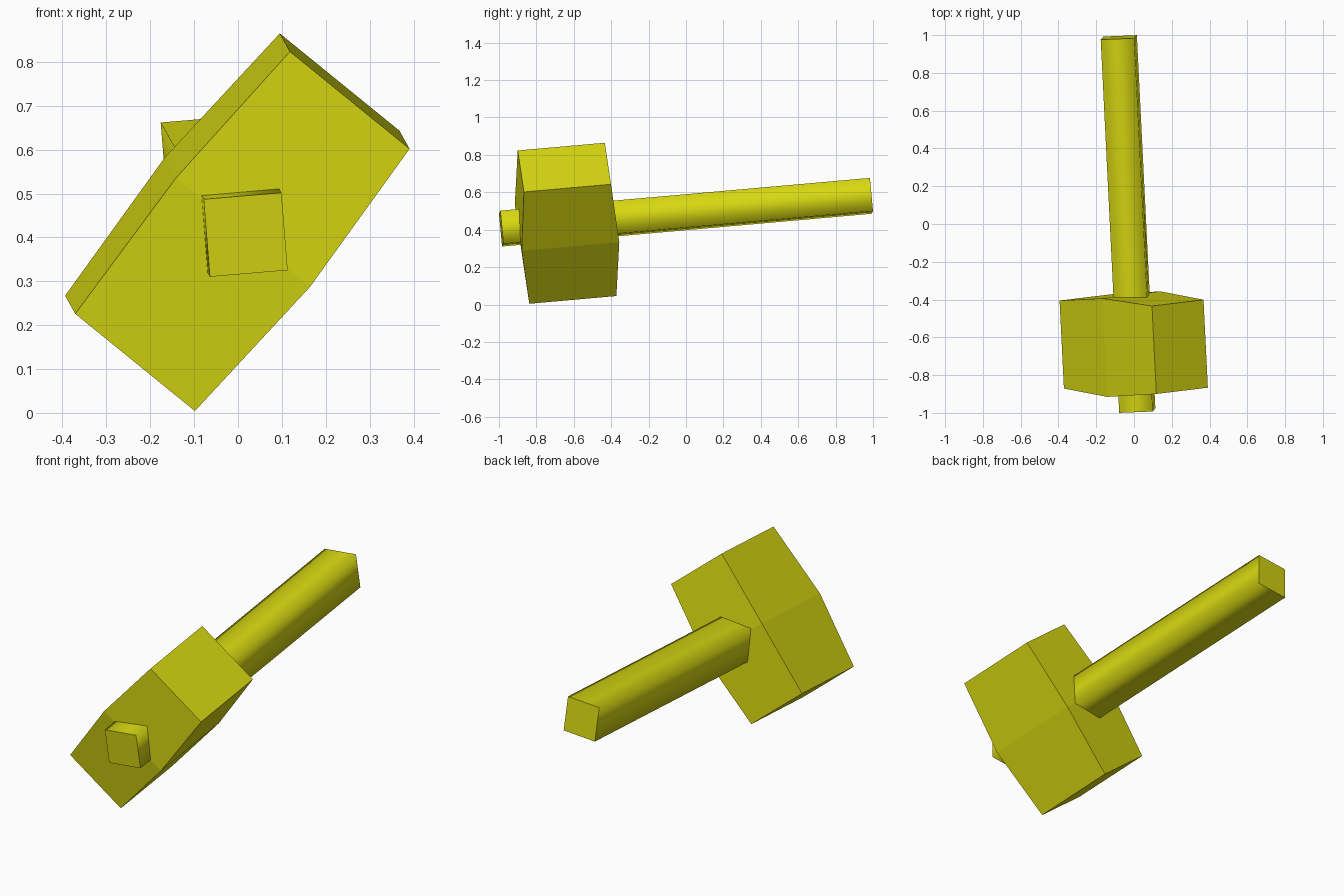
import bpy, bmesh
from mathutils import Vector, Matrix

if "Cube" in bpy.data.objects:
    bpy.data.objects.remove(bpy.data.objects["Cube"])

yellow = bpy.data.materials.new("yellow")
yellow.diffuse_color = (0.69, 0.69, 0.006, 1)
yellow.use_nodes = True
yellow.node_tree.nodes["Principled BSDF"].inputs["Base Color"].default_value = yellow.diffuse_color

AXIS = Vector((-0.098, 1.976, 0.175)).normalized()   # direction of the handle
CENTRE = Vector((-0.0015, -0.636, 0.4345))           # middle of the head


def frame(side, origin):
    """Local frame: x along side, y along the handle, z completing it."""
    x = Vector(side)
    x = (x - AXIS * x.dot(AXIS)).normalized()
    z = x.cross(AXIS)
    m = Matrix((x, AXIS, z)).transposed().to_4x4()
    m.translation = origin
    return m


def loft(name, rings, matrix):
    """Join four-cornered rings into a closed solid; each ring is its corners."""
    bm = bmesh.new()
    loops = [[bm.verts.new(matrix @ Vector(p)) for p in ring] for ring in rings]
    for a, b in zip(loops, loops[1:]):
        for i in range(4):
            j = (i + 1) % 4
            bm.faces.new((a[i], a[j], b[j], b[i]))
    bm.faces.new(loops[0][::-1])
    bm.faces.new(loops[-1])
    bmesh.ops.recalc_face_normals(bm, faces=bm.faces)
    mesh = bpy.data.meshes.new(name)
    bm.to_mesh(mesh)
    bm.free()
    mesh.materials.append(yellow)
    obj = bpy.data.objects.new(name, mesh)
    bpy.context.collection.objects.link(obj)
    return obj


CORNERS = ((-1, -1), (1, -1), (1, 1), (-1, 1))

# Head: a block that swells slightly around its middle
w, d, l = 0.1765, 0.234, 0.3865
loft("head",
     [[(a * w * s, b * d * s, z) for a, b in CORNERS]
      for z, s in ((-l, 1), (0, 1.12), (l, 1))],
     frame((0.773, 0.079, -0.629), CENTRE))

# Handle: long square bar through the head, smooth sides and sharp ends
h, length = 0.089, 1.986
handle = loft("handle",
              [[(a * h, y, b * h) for a, b in CORNERS] for y in (0, length)],
              frame((0.996, 0.042, 0.084), Vector((0.0175, -0.988, 0.406))))
for face in handle.data.polygons:
    face.use_smooth = abs(face.normal.dot(AXIS)) < 0.5
